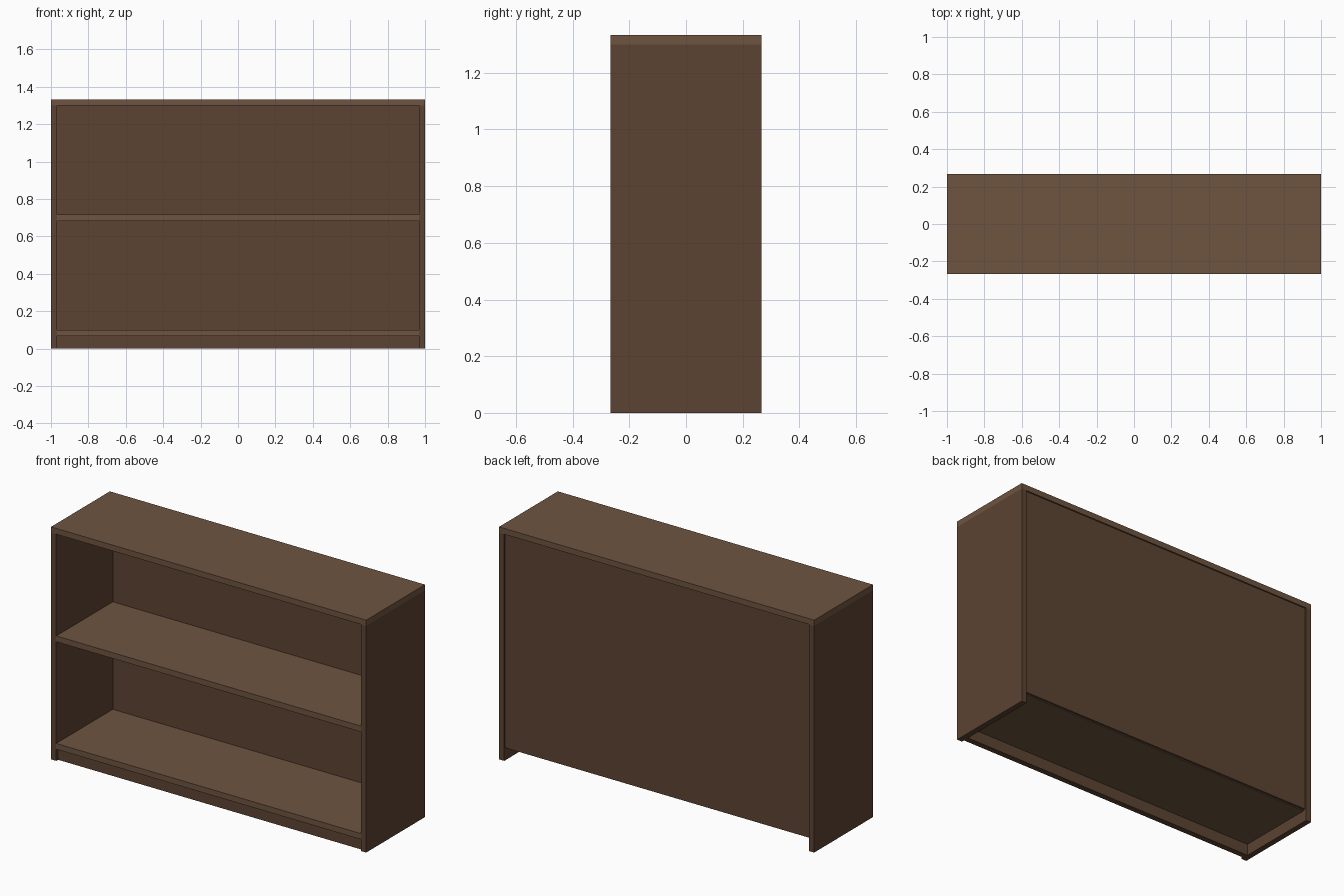
import bpy

if "Cube" in bpy.data.objects:
    bpy.data.objects.remove(bpy.data.objects["Cube"])


def material(name, colour):
    m = bpy.data.materials.new(name)
    m.diffuse_color = (*colour, 1)
    m.use_nodes = True
    m.node_tree.nodes["Principled BSDF"].inputs["Base Color"].default_value = m.diffuse_color
    return m


light_wood = material("light_wood", (0.156, 0.089, 0.051))
dark_wood = material("dark_wood", (0.107, 0.056, 0.032))

W, D, H = 1.0, 0.2667, 1.3333   # half width, half depth, height
T = 0.0333                      # board thickness
INNER = W - T                   # inner half width
BACK = D - 0.0083               # outer face of the recessed back panel
PANEL = 0.0125                  # back panel thickness


def board(name, x, y, z, mat):
    """Box spanning the given (min, max) ranges."""
    bpy.ops.mesh.primitive_cube_add(size=1, location=[sum(r) / 2 for r in (x, y, z)])
    ob = bpy.context.object
    ob.name = name
    ob.scale = [r[1] - r[0] for r in (x, y, z)]
    bpy.ops.object.transform_apply(location=False, rotation=False, scale=True)
    ob.data.materials.append(mat)


# Top board resting on the sides
board("top_board", (-W, W), (-D, D), (H - T, H), light_wood)

# Side panels
board("left_side", (-W, -INNER), (-D, D), (0, H - T), dark_wood)
board("right_side", (INNER, W), (-D, D), (0, H - T), dark_wood)

# Shelves
for name, z in (("bottom_shelf", 0.0667), ("middle_shelf", 0.6833)):
    board(name, (-INNER, INNER), (-D, BACK - PANEL), (z, z + T), light_wood)

# Recessed back panel
board("back_panel", (-INNER, INNER), (BACK - PANEL, BACK), (0.072, H - T), dark_wood)

# Plinth under the bottom shelf, set back from the front
board("plinth", (-INNER, INNER), (-D + 0.0167, -D + 0.05), (0, 0.0667), dark_wood)
